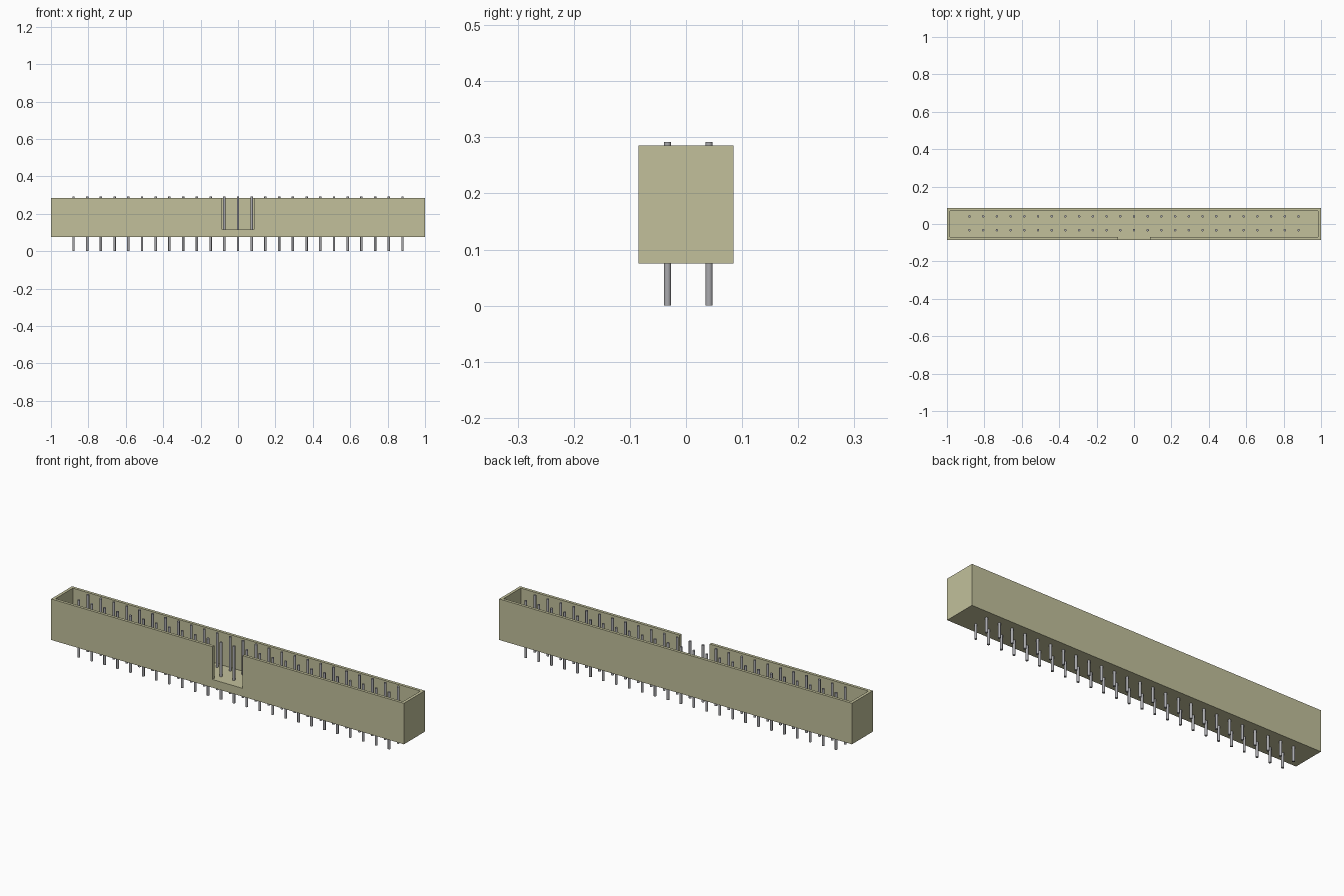
import bpy
import bmesh
from mathutils import Matrix, Vector

if "Cube" in bpy.data.objects:
    bpy.data.objects.remove(bpy.data.objects["Cube"], do_unlink=True)


def material(name, color):
    mat = bpy.data.materials.new(name)
    mat.use_nodes = True
    mat.diffuse_color = (*color, 1)
    mat.node_tree.nodes["Principled BSDF"].inputs["Base Color"].default_value = (*color, 1)
    return mat


def finish(name, bm, mat=None):
    mesh = bpy.data.meshes.new(name)
    bm.to_mesh(mesh)
    bm.free()
    obj = bpy.data.objects.new(name, mesh)
    bpy.context.collection.objects.link(obj)
    if mat:
        mesh.materials.append(mat)
    return obj


def box(name, low, high, mat=None):
    low, high = Vector(low), Vector(high)
    bm = bmesh.new()
    bmesh.ops.create_cube(bm, size=1, matrix=Matrix.Translation((low + high) / 2)
                          @ Matrix.Diagonal((*(high - low), 1)))
    return finish(name, bm, mat)


def cut(target, cutter):
    mod = target.modifiers.new("cut", "BOOLEAN")
    mod.operation = "DIFFERENCE"
    mod.solver = "EXACT"
    mod.object = cutter
    cutter.hide_render = True
    cutter.hide_viewport = True
    cutter.display_type = "WIRE"


plastic = material("beige plastic", (0.54, 0.53, 0.33))
metal = material("grey metal", (0.4, 0.4, 0.42))

BASE, FLOOR, RIM, TIP = 0.075, 0.117, 0.285, 0.292
HALF_DEPTH, WALL = 0.085, 0.015
PINS, PITCH, PIN_RADIUS = 25, 0.0733, 0.0065

# Open-topped shroud with a keying slot in its front wall
shroud = box("shroud", (-1, -HALF_DEPTH, BASE), (1, HALF_DEPTH, RIM), plastic)
cavity = box("cavity_cutter", (-1 + WALL, -HALF_DEPTH + WALL, FLOOR),
             (1 - WALL, HALF_DEPTH - WALL, RIM + 0.1))
slot = box("slot_cutter", (-0.085, -HALF_DEPTH - 0.1, FLOOR), (0.085, 0, RIM + 0.05))
cut(shroud, cavity)
cut(shroud, slot)

# Two rows of round contact pins
for row, y in (("front", -0.033), ("back", 0.041)):
    bm = bmesh.new()
    for i in range(PINS):
        x = (i - (PINS - 1) / 2) * PITCH
        bmesh.ops.create_cone(bm, cap_ends=True, segments=16, radius1=PIN_RADIUS,
                              radius2=PIN_RADIUS, depth=TIP,
                              matrix=Matrix.Translation((x, y, TIP / 2)))
    pins = finish(row + "_pins", bm, metal)
    bpy.ops.object.select_all(action="DESELECT")
    pins.select_set(True)
    bpy.context.view_layer.objects.active = pins
    bpy.ops.object.shade_smooth_by_angle()
